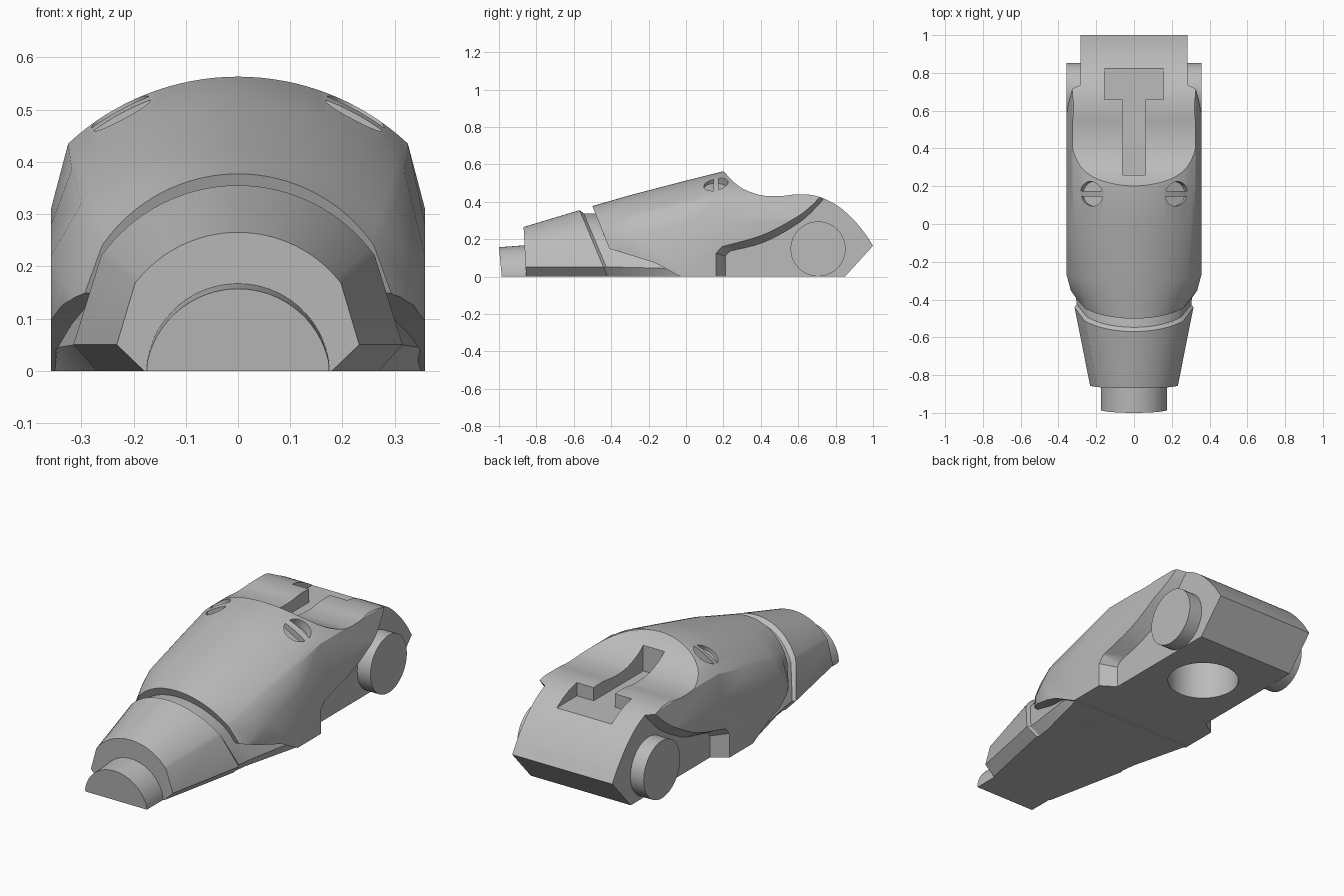
import bpy, bmesh, math
from mathutils import Vector

cube = bpy.data.objects.get("Cube")
if cube:
    bpy.data.objects.remove(cube, do_unlink=True)

grey = bpy.data.materials.new("mid_grey")
grey.use_nodes = True
colour = (0.5, 0.5, 0.5, 1)
grey.diffuse_color = colour
grey.node_tree.nodes["Principled BSDF"].inputs["Base Color"].default_value = colour


def solid(name, rings):
    """Closed skin through rings that have equal point counts."""
    bm = bmesh.new()
    loops = [[bm.verts.new(p) for p in ring] for ring in rings]
    n = len(loops[0])
    for a, b in zip(loops, loops[1:]):
        for i in range(n):
            j = (i + 1) % n
            bm.faces.new((a[i], a[j], b[j], b[i]))
    bm.faces.new(loops[0])
    bm.faces.new(loops[-1])
    bmesh.ops.recalc_face_normals(bm, faces=bm.faces)
    mesh = bpy.data.meshes.new(name)
    bm.to_mesh(mesh)
    bm.free()
    mesh.materials.append(grey)
    obj = bpy.data.objects.new(name, mesh)
    bpy.context.collection.objects.link(obj)
    return obj


def arch(y, shear, top, shoulder, side, base, steps=16):
    """Cross-section: circular crown, sloping shoulder, upright side, flat base."""
    sx, sz = shoulder
    sag = top - sz
    radius = (sx * sx + sag * sag) / (2 * sag)
    end = math.atan2(sx, radius - sag)
    crown = []
    for i in range(2 * steps + 1):
        a = end * (1 - i / steps)
        crown.append((radius * math.sin(a), top - radius + radius * math.cos(a)))
    w, wz = side
    outline = [(base, 0), (w, wz)] + crown + [(-w, wz), (-base, 0)]
    return [(x, y + shear * z, z) for x, z in outline]


def side_prism(name, inner, outer, x0, x1):
    return solid(name, [[(x0, y, z) for y, z in inner], [(x1, y, z) for y, z in outer]])


def spline(points, steps=5):
    """Smooth curve through the points."""
    p = [Vector(q) for q in points]
    p = [2 * p[0] - p[1]] + p + [2 * p[-1] - p[-2]]
    out = []
    for a, b, c, d in zip(p, p[1:], p[2:], p[3:]):
        for i in range(steps):
            t = i / steps
            out.append(tuple(0.5 * (2 * b + (c - a) * t + (2 * a - 5 * b + 4 * c - d) * t ** 2
                                    + (3 * b - a - 3 * c + d) * t ** 3)))
    return out + [tuple(points[-1])]


def cut(target, cutter):
    mod = target.modifiers.new("cut", "BOOLEAN")
    mod.operation = "DIFFERENCE"
    mod.solver = "EXACT"
    mod.object = cutter
    bpy.context.view_layer.objects.active = target
    bpy.ops.object.modifier_apply(modifier=mod.name)
    bpy.data.objects.remove(cutter, do_unlink=True)


def disc_ring(y, z, r, x, n=48):
    return [(x, y + r * math.cos(2 * math.pi * i / n), z + r * math.sin(2 * math.pi * i / n))
            for i in range(n)]


# Main shell
body = solid("main_body", [
    arch(-.35, -.4, .377, (.26, .24), (.30, .13), .30),
    arch(-.30, -.3, .40, (.28, .275), (.335, .17), .335),
    arch(-.22, -.2, .433, (.30, .32), (.358, .22), .358),
    arch(0, 0, .513, (.318, .385), (.358, .28), .358),
    arch(.2, 0, .563, (.325, .435), (.358, .31), .358),
    arch(1.1, 0, .563, (.325, .435), (.358, .31), .358)])

# Saddle dip and rounded heel
saddle = spline([(.2, .565), (.25, .51), (.31, .467), (.4, .435), (.5, .43), (.6, .44), (.7, .43),
                 (.8, .385), (.88, .32), (.95, .24), (1, .165)])
saddle += [(.85, 0), (.85, -.1), (1.3, -.1), (1.3, .8), (.2, .8)]
cut(body, side_prism("saddle_cutter", saddle, saddle, -.6, .6))

# Side recesses with sloping rims, and the lower front undercuts
rim_out = [(.16, -.05), (.16, .125)] + spline([(.19, .16), (.4, .22), (.56, .3), (.65, .37), (.72, .46)])
rim_in = [(.21, -.05), (.21, .11)] + spline([(.235, .135), (.42, .185), (.6, .285), (.7, .375), (.77, .46)])
tail = [(1.2, .7), (1.2, -.05)]
wedge = [(-.7, -.1), (-.7, .2), (-.43, .155), (-.17, .075), (-.03, 0), (-.03, -.1)]
for s in (1, -1):
    cut(body, side_prism("recess_cutter", rim_in + tail, rim_out + tail, s * .283, s * .36))
    cut(body, side_prism("undercut_cutter", wedge, wedge, s * .2, s * .5))

# Slotted round sockets: two half-moon pockets each
for s in (1, -1):
    centre = Vector((s * .225, .16, .494))
    normal = Vector((s * .47, 0, .88)).normalized()
    across = Vector((0, 1, 0))
    along = normal.cross(across)
    for half in (1, -1):
        limit = math.acos(.22)
        moon = []
        for i in range(17):
            a = limit * (i / 8 - 1)
            moon.append(centre + .065 * (half * math.cos(a) * across + math.sin(a) * along))
        cut(body, solid("socket_cutter", [[p + normal * d for p in moon] for d in (-.03, .06)]))

# T-shaped slot on top, round hole underneath
tee = [(.06, .26), (.06, .66), (.155, .66), (.155, .845),
       (-.155, .845), (-.155, .66), (-.06, .66), (-.06, .26)]
cut(body, solid("tee_cutter", [[(x, y, z) for x, y in tee] for z in (.37, .8)]))
hole = [(x, y) for _, x, y in disc_ring(0, .527, .173, 0)]
cut(body, solid("hole_cutter", [[(x, y, z) for x, y in hole] for z in (-.1, .26)]))

# Tapered nose with collar groove and tucked-in flange
nose = solid("nose", [
    arch(-.855, -.05, .265, (.197, .168), (.232, .05), .18),
    arch(-.42, -.42, .355, (.262, .22), (.315, .05), .27),
    arch(-.405, -.42, .338, (.25, .205), (.303, .05), .265),
    arch(-.33, -.4, .338, (.25, .205), (.312, .05), .275),
    arch(-.13, -.2, .3, (.25, .2), (.345, .045), .325),
    arch(-.03, 0, .3, (.25, .2), (.355, .03), .35)])

# Front stub
stub = solid("front_stub", [
    arch(-.985, -.095, .157, (.173, .02), (.174, .01), .174),
    arch(-.82, -.095, .169, (.174, .02), (.175, .01), .175)])

# Hinge discs
parts = [body, nose, stub]
for s, side in ((1, "left"), (-1, "right")):
    parts.append(solid(side + "_hinge_disc", [disc_ring(.706, .148, .147, s * x) for x in (.27, .358)]))

bpy.ops.object.select_all(action="DESELECT")
for obj in parts:
    obj.select_set(True)
bpy.context.view_layer.objects.active = body
bpy.ops.object.shade_smooth_by_angle(angle=math.radians(30))
